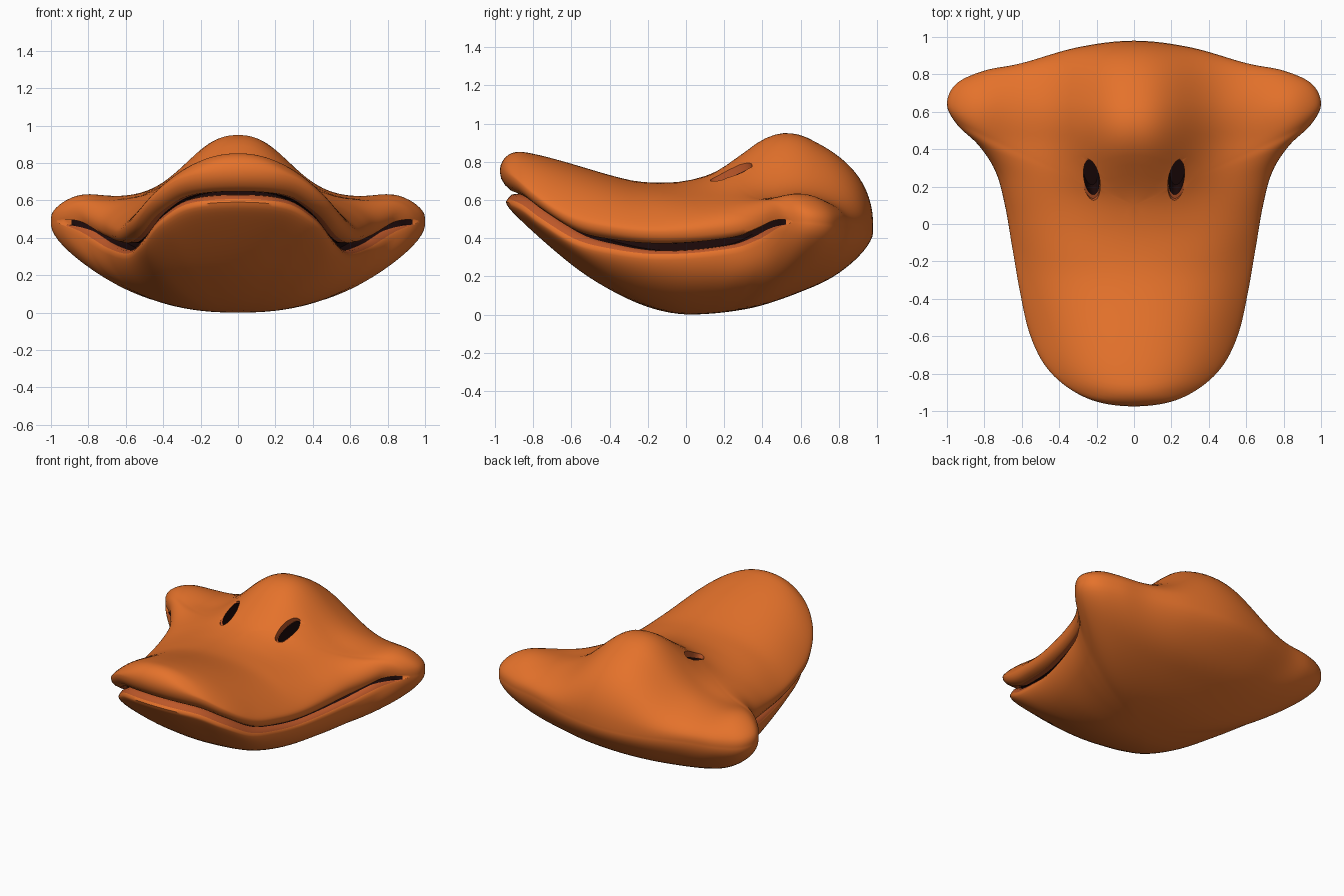
import bpy, bmesh, math
from mathutils import Vector

if "Cube" in bpy.data.objects:
    bpy.data.objects.remove(bpy.data.objects["Cube"])


def material(name, rgb):
    m = bpy.data.materials.new(name)
    m.diffuse_color = (*rgb, 1)
    m.use_nodes = True
    m.node_tree.nodes["Principled BSDF"].inputs["Base Color"].default_value = m.diffuse_color
    return m


orange = material("orange", (0.78, 0.168, 0.024))
dark = material("dark_brown", (0.012, 0.003, 0.003))
burnt = material("burnt_orange", (0.50, 0.095, 0.022))


def smoothstep(a, b, v):
    t = min(1, max(0, (v - a) / (b - a)))
    return t * t * (3 - 2 * t)


def hermite(p0, m0, p1, m1, t):
    return ((2*t**3 - 3*t**2 + 1)*p0 + (t**3 - 2*t**2 + t)*m0
            + (3*t**2 - 2*t**3)*p1 + (t**3 - t**2)*m1)


def profile(pts):
    """Smooth curve value(y) through a few (y, z) points."""
    n = len(pts)
    slope = []
    for i in range(n):
        a, b = pts[max(0, i - 1)], pts[min(n - 1, i + 1)]
        slope.append((b[1] - a[1]) / (b[0] - a[0]))

    def value(y):
        y = min(pts[-1][0], max(pts[0][0], y))
        i = 0
        while i < n - 2 and y > pts[i + 1][0]:
            i += 1
        h = pts[i + 1][0] - pts[i][0]
        return hermite(pts[i][1], slope[i]*h, pts[i + 1][1], slope[i + 1]*h,
                       (y - pts[i][0]) / h)
    return value


# Plan outline: right half, mirrored to a closed loop
half = [(0, -.975), (.2, -.95), (.36, -.87), (.48, -.75), (.56, -.58), (.61, -.36),
        (.65, -.13), (.69, .1), (.74, .28), (.83, .42), (.945, .53), (1.0, .64),
        (.95, .75), (.8, .82), (.6, .86), (.3, .945), (0, .98)]
loop = half + [(-x, y) for x, y in half[-2:0:-1]]
SUB = 6
outline = []
for i in range(len(loop)):
    a, b, c, d = (Vector(loop[(i + k) % len(loop)]) for k in (-1, 0, 1, 2))
    for k in range(SUB):
        outline.append(hermite(b, (c - a) / 2, c, (d - b) / 2, k / SUB))
N = len(outline)
# Softened outline for the inner part of the underside
soft = []
for i in range(N):
    acc = Vector((0, 0))
    for k in range(-12, 13):
        acc += outline[(i + k) % N]
    soft.append(acc / 25)

# Height profiles along the length
crest = profile([(-1, .93), (-.9, .9), (-.8, .855), (-.6, .79), (-.3, .705), (-.15, .69),
                 (0, .70), (.15, .745), (.3, .845), (.4, .915), (.5, .95), (.6, .945),
                 (.7, .91), (.85, .86), (1, .82)])
shoulder = profile([(-1, .86), (-.8, .68), (-.6, .57), (-.4, .52), (-.2, .5), (0, .52),
                    (.2, .56), (.4, .60), (.6, .625), (.8, .61), (1, .58)])
mouth = profile([(-1, .65), (-.9, .61), (-.8, .54), (-.6, .425), (-.4, .378), (-.2, .355),
                 (0, .358), (.2, .378), (.3, .396), (.4, .435), (.5, .485), (.6, .49),
                 (.8, .47), (1, .45)])
keel = profile([(-1, .38), (-.8, .25), (-.6, .15), (-.45, .095), (-.2, .025), (0, .0),
                (.3, .02), (.6, .055), (.8, .05), (1, .05)])
width = profile([(y, x) for x, y in half])
CENTRE = Vector((0, .1))
TOP_RINGS = 26


def top_height(x, y):
    """Upper surface: flat bill in front, rounded brow and cheek knobs behind."""
    u = min(1, abs(x) / max(.3, width(y)))
    flat = 1 - u ** 2.2
    bump = math.exp(-(abs(x) / .345) ** 2.4)
    k = smoothstep(-.2, .48, y)
    knob = .035 * math.exp(-((abs(x) - .85) / .14) ** 2 - ((y - .62) / .2) ** 2)
    return shoulder(y) + (crest(y) - shoulder(y)) * (flat * (1 - k) + bump * k) + knob


def meridian(p, p_soft):
    """Section from the top pole over the lips and mouth slot to the bottom pole."""
    open_ = 1 - smoothstep(.42, .55, p.y)
    zm = mouth(p.y)
    up = .018 + .06 * open_ + .03 * (1 - smoothstep(-.97, -.7, p.y))
    low = .02 + .03 * open_
    gap = .019 - .011 * (1 - smoothstep(-.7, -.1, p.y))
    rim = 6.5 + 1.5 * open_
    # the lower jaw is narrower than the upper one
    narrow = .06 * (1 - smoothstep(-.35, .3, p.y))
    pts = []

    def add(base, s, z, nx=0):
        q = CENTRE + (base - CENTRE) * s
        q.x *= 1 - nx
        pts.append((q.x, q.y, z(q) if callable(z) else z))

    for i in range(1, TOP_RINGS + 1):
        s = 1 - (1 - i / TOP_RINGS) ** 1.7
        f = math.sqrt(max(0, 1 - s ** rim))
        add(p, s, lambda q: zm + up + (top_height(q.x, q.y) - zm - up) * f)
    for inset, z, nx in [(.007, up * .65, 0), (.025, up * .35, .2), (.055, gap, .6),
                         (.09, gap, 1), (.2, gap, 1), (.2, -gap, 1), (.09, -gap, 1),
                         (.06, -gap - .004, 1), (.04, -gap - .6 * (low - gap), 1)]:
        z = z if open_ > .02 else max(-low, min(up, z * .5))
        add(p, 1 - inset * open_, zm + z, narrow * nx)
    lip = 1 - .03 * open_
    for i in range(TOP_RINGS):
        s = 1 - (i / TOP_RINGS) ** 1.7
        f = (1 - s ** 2.6) ** .6
        base = p_soft + (p - p_soft) * s ** 8
        add(base, s * lip, lambda q: zm - low + (keel(q.y) - zm + low) * f, narrow)
    return pts, open_


# Bill: one closed skin of meridians
bm = bmesh.new()
columns, opens = [], []
for p, ps in zip(outline, soft):
    pts, o = meridian(p, ps)
    columns.append([bm.verts.new(v) for v in pts])
    opens.append(o)
top = bm.verts.new((CENTRE.x, CENTRE.y, top_height(0, CENTRE.y)))
bottom = bm.verts.new((CENTRE.x, CENTRE.y, keel(CENTRE.y)))
for i in range(N):
    a, b = columns[i], columns[(i + 1) % N]
    bm.faces.new((top, a[0], b[0]))
    bm.faces.new((bottom, b[-1], a[-1]))
    for j in range(len(a) - 1):
        f = bm.faces.new((a[j], a[j + 1], b[j + 1], b[j]))
        # dark inside the mouth slot, burnt orange on the inner lips
        if opens[i] > .1:
            row = j - TOP_RINGS
            if 3 <= row <= 5:
                f.material_index = 1
            elif row in (2, 6, 7):
                f.material_index = 2
bmesh.ops.recalc_face_normals(bm, faces=bm.faces)
me = bpy.data.meshes.new("bill")
bm.to_mesh(me)
bm.free()
bill = bpy.data.objects.new("bill", me)
bpy.context.collection.objects.link(bill)
for m in (orange, dark, burnt):
    me.materials.append(m)

# Nostrils: a shallow oval recess with a deeper dark hole inside it
cutters = []
for side in (-1, 1):
    z = top_height(side * .22, .235)
    for size, depth, dy, mat in ((1, .022, 0, burnt), (.88, .15, .008, dark)):
        bpy.ops.mesh.primitive_cylinder_add(vertices=28, radius=1, depth=2)
        cutter = bpy.context.object
        cutter.name = "nostril_cutter"
        cutter.scale = (.047 * size, .118 * size, .1 + depth / 2)
        cutter.rotation_euler = (.42, 0, -side * .13)
        cutter.location = Vector((side * .225, .235 + dy, z)) \
            + Vector((0, -math.sin(.42), math.cos(.42))) * (.1 - depth / 2)
        cutter.data.materials.append(mat)
        cutter.hide_render = True
        cutters.append(cutter)
        mod = bill.modifiers.new("nostril", 'BOOLEAN')
        mod.operation = 'DIFFERENCE'
        mod.solver = 'EXACT'
        mod.material_mode = 'TRANSFER'
        mod.object = cutter

bpy.ops.object.select_all(action='DESELECT')
bill.select_set(True)
bpy.context.view_layer.objects.active = bill
for mod in list(bill.modifiers):
    bpy.ops.object.modifier_apply(modifier=mod.name)
bpy.ops.object.shade_smooth_by_angle(angle=math.radians(50))
for cutter in cutters:
    bpy.data.objects.remove(cutter)
